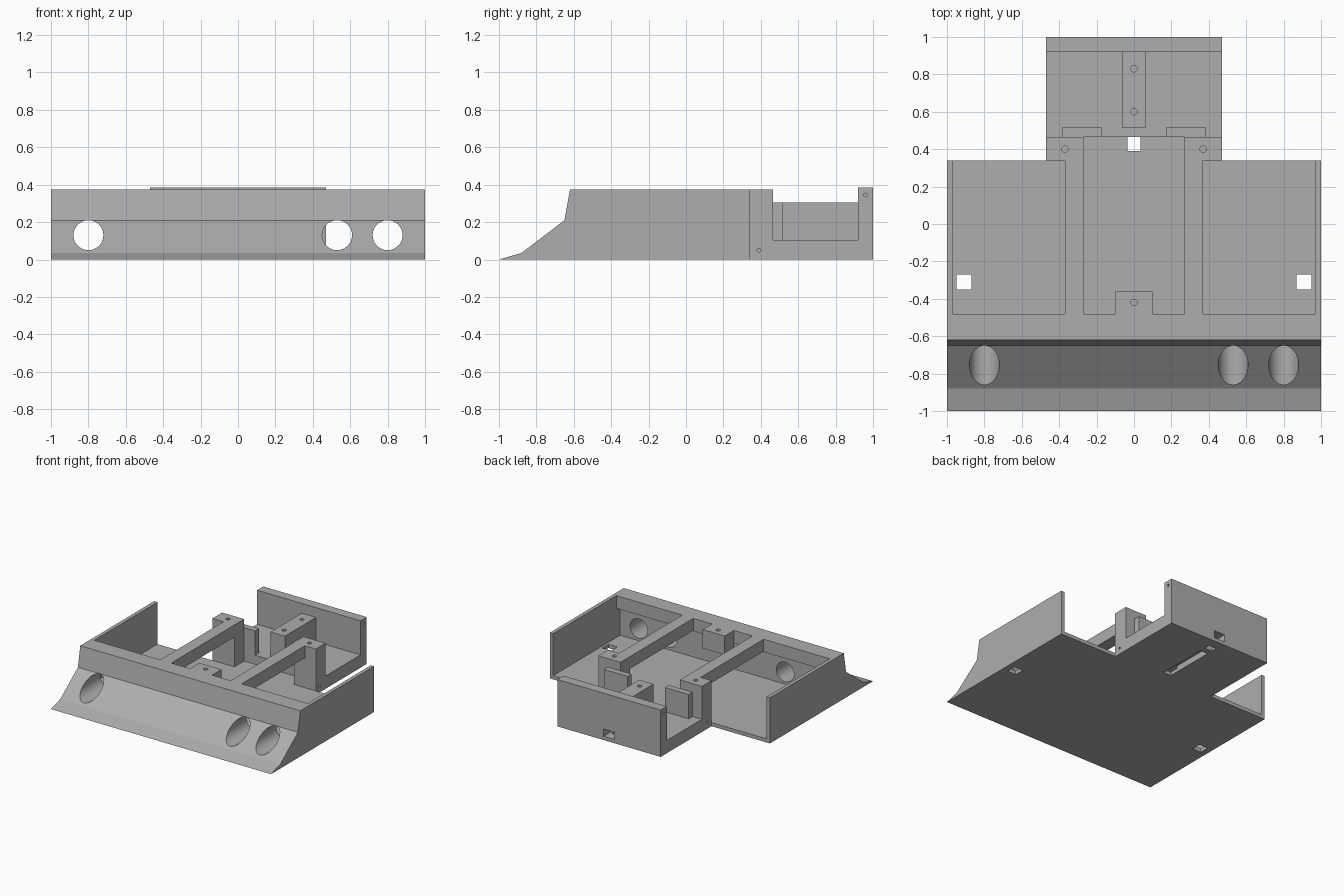
import bpy
import bmesh
from math import pi
from mathutils import Matrix

default = bpy.data.objects.get("Cube")
if default:
    bpy.data.objects.remove(default, do_unlink=True)

GREY = (0.42, 0.42, 0.42, 1)
grey = bpy.data.materials.new("plain grey")
grey.use_nodes = True
grey.diffuse_color = GREY
grey.node_tree.nodes["Principled BSDF"].inputs["Base Color"].default_value = GREY


def make(name, bm):
    bmesh.ops.recalc_face_normals(bm, faces=bm.faces)
    mesh = bpy.data.meshes.new(name)
    bm.to_mesh(mesh)
    bm.free()
    mesh.materials.append(grey)
    obj = bpy.data.objects.new(name, mesh)
    bpy.context.collection.objects.link(obj)
    return obj


def box(name, x, y, z):
    """Box from (min, max) ranges."""
    bm = bmesh.new()
    bmesh.ops.create_cube(bm, size=1)
    for v in bm.verts:
        v.co = [r[0] if c < 0 else r[1] for c, r in zip(v.co, (x, y, z))]
    return make(name, bm)


def rod(name, centre, radius, depth, axis, sides=20):
    bm = bmesh.new()
    turn = {"X": Matrix.Rotation(pi / 2, 4, "Y"),
            "Y": Matrix.Rotation(pi / 2, 4, "X"), "Z": Matrix()}[axis]
    bmesh.ops.create_cone(bm, cap_ends=True, segments=sides, radius1=radius,
                          radius2=radius, depth=depth,
                          matrix=Matrix.Translation(centre) @ turn)
    return make(name, bm)


def cut(obj, *cutters):
    """Subtract the cutters, then discard them."""
    bpy.context.view_layer.objects.active = obj
    for c in cutters:
        mod = obj.modifiers.new("cut", "BOOLEAN")
        mod.operation, mod.solver, mod.object = "DIFFERENCE", "EXACT", c
        bpy.ops.object.modifier_apply(modifier=mod.name)
        bpy.data.objects.remove(c, do_unlink=True)


# Sloped nose with an overhanging rear lip
profile = [(-1, 0), (-0.88, 0.035), (-0.65, 0.21), (-0.62, 0.375),
           (-0.48, 0.375), (-0.48, 0.27), (-0.53, 0.27), (-0.53, 0)]
bm = bmesh.new()
face = bm.faces.new([bm.verts.new((-1, y, z)) for y, z in profile])
out = bmesh.ops.extrude_face_region(bm, geom=[face])
bmesh.ops.translate(bm, vec=(2, 0, 0),
                    verts=[g for g in out["geom"] if isinstance(g, bmesh.types.BMVert)])
nose = make("nose", bm)
cut(nose, *[rod("lamp_cutter", (x, -0.7, 0.13), 0.08, 1, "Y", 40)
            for x in (-0.8, -0.53, 0.53, 0.8)])

# Floors
floor = box("main_floor", (-1, 1), (-0.53, 0.34), (0, 0.03))
cut(floor, *[box("slot_cutter", (x - 0.04, x + 0.04), (-0.35, -0.27), (-0.1, 0.1))
             for x in (-0.91, 0.91)])


def channel():
    return box("channel_cutter", (-0.035, 0.035), (0.39, 0.82), (-0.1, 0.05))


bridge = box("floor_bridge", (-0.47, 0.47), (0.34, 0.465), (0, 0.03))
cut(bridge, channel())
rear = box("rear_base", (-0.47, 0.47), (0.465, 1), (0, 0.105))
cut(rear, channel(),
    box("port_cutter", (-0.05, 0.05), (0.87, 1.1), (0.03, 0.09)),
    box("port_floor_cutter", (-0.035, 0.035), (0.87, 0.92), (-0.1, 0.06)))

# Rear wall and central mounting block
wall = box("rear_wall", (-0.47, 0.47), (0.92, 1), (0.105, 0.385))
cut(wall, *[rod("screw_cutter", (x, 0.96, 0.345), 0.01, 0.2, "X")
            for x in (-0.47, 0.47)])
block = box("centre_block", (-0.065, 0.065), (0.515, 0.92), (0.105, 0.305))
cut(block, *[rod("screw_cutter", (0, y, 0.3), 0.017, 0.2, "Z") for y in (0.6, 0.83)])

# Front mounting tab
tab = box("front_tab", (-0.1, 0.1), (-0.48, -0.36), (0.22, 0.375))
cut(tab, rod("screw_cutter", (0, -0.42, 0.37), 0.017, 0.2, "Z"))

# Mirrored parts
for side, s in (("left", 1), ("right", -1)):
    def span(a, b):
        return sorted((s * a, s * b))

    box(side + "_side_wall", span(0.97, 1), (-0.53, 0.34), (0.03, 0.375))
    box(side + "_arm", span(0.27, 0.37), (-0.48, 0.34), (0.275, 0.375))
    box(side + "_post_plate", span(0.17, 0.385), (0.465, 0.515), (0.105, 0.305))
    post = box(side + "_post", span(0.27, 0.47), (0.34, 0.465), (0.0, 0.375))
    cut(post, rod("screw_cutter", (s * 0.37, 0.4, 0.37), 0.017, 0.2, "Z"),
        rod("screw_cutter", (s * 0.47, 0.39, 0.05), 0.01, 0.2, "X"))
